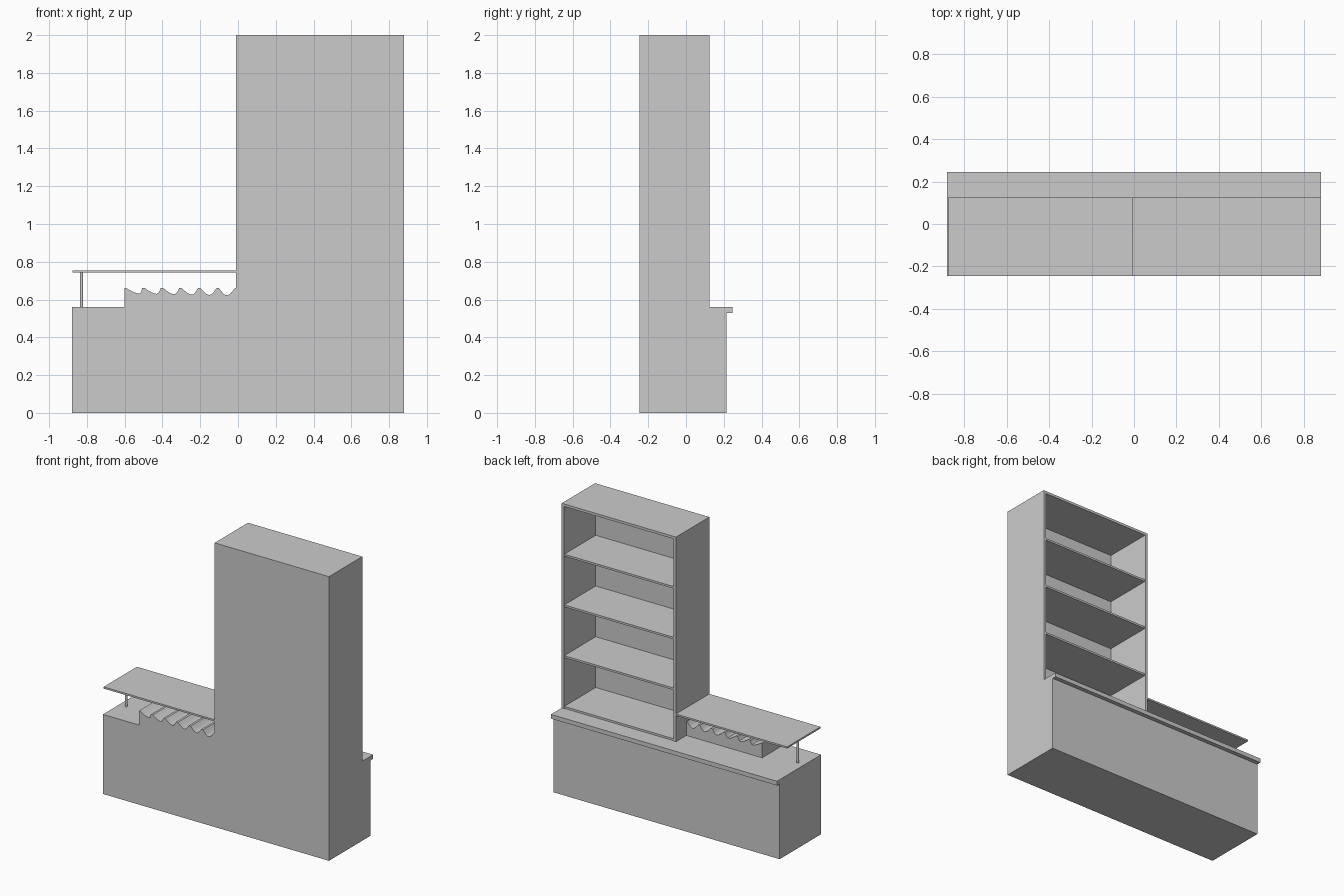
import bpy
import bmesh
import math

cube = bpy.data.objects.get("Cube")
if cube:
    bpy.data.objects.remove(cube, do_unlink=True)

grey = bpy.data.materials.new("plain_grey")
grey.use_nodes = True
GREY = (0.6, 0.6, 0.6, 1)
grey.diffuse_color = GREY
grey.node_tree.nodes["Principled BSDF"].inputs["Base Color"].default_value = GREY


def add_object(name, bm):
    bmesh.ops.recalc_face_normals(bm, faces=bm.faces)
    mesh = bpy.data.meshes.new(name)
    bm.to_mesh(mesh)
    bm.free()
    mesh.materials.append(grey)
    obj = bpy.data.objects.new(name, mesh)
    bpy.context.collection.objects.link(obj)
    return obj


def box(name, x, y, z):
    """Box from (low, high) pairs on each axis."""
    bm = bmesh.new()
    bmesh.ops.create_cube(bm, size=1)
    for v in bm.verts:
        v.co = [sum(r) / 2 + c * (r[1] - r[0]) for c, r in zip(v.co, (x, y, z))]
    return add_object(name, bm)


LEFT, RIGHT, SPLIT = 0.88, -0.88, -0.01
FRONT, SHELF_BACK = -0.245, 0.125
COUNTER, TOP = 0.56, 2.0
BOARD = 0.018

# Base cabinet and counter overhanging at the back
box("base_cabinet", (RIGHT, LEFT), (FRONT, 0.215), (0, 0.53))
box("counter_top", (RIGHT, LEFT), (FRONT, 0.245), (0.53, COUNTER))

# Tall shelf unit, open towards the back
depth = (FRONT, SHELF_BACK)
inner_x = (SPLIT + BOARD, LEFT - BOARD)
inner_y = (FRONT + BOARD, SHELF_BACK - 0.003)
box("shelf_unit_right_side", (SPLIT, SPLIT + BOARD), depth, (COUNTER, TOP))
box("shelf_unit_left_side", (LEFT - BOARD, LEFT), depth, (COUNTER, TOP))
box("shelf_unit_top", inner_x, depth, (TOP - BOARD, TOP))
box("shelf_unit_panel", inner_x, (FRONT, FRONT + BOARD), (COUNTER, TOP - BOARD))
for i in range(4):
    z = COUNTER + 0.014 + i * 0.357
    box(f"shelf_{i + 1}", inner_x, inner_y, (z - 0.014, z))

# Raised serving shelf on a single post
box("serving_shelf", (-0.875, SPLIT), depth, (0.743, 0.755))
bm = bmesh.new()
bmesh.ops.create_cone(bm, cap_ends=True, segments=16, radius1=0.008,
                      radius2=0.008, depth=0.185)
post = add_object("serving_shelf_post", bm)
post.location = (-0.828, -0.06, COUNTER + 0.0925)

# Rack block with scooped grooves that lean less towards the shelf unit
RACK_TOP, GROOVES, STEPS = 0.66, 6, 12
profile = [(SPLIT, COUNTER), (-0.6, COUNTER), (-0.6, RACK_TOP)]
for i in range(GROOVES):
    f = i / (GROOVES - 1)
    start, width = -0.59 + 0.098 * i, 0.083
    low, drop = 0.85 - 0.35 * f, 0.028 + 0.009 * f
    for s in range(STEPS + 1):
        t = s / STEPS
        k = t / low if t < low else (1 - t) / (1 - low)
        profile.append((start + width * t, RACK_TOP - drop * math.sin(k * math.pi / 2)))
profile.append((SPLIT, RACK_TOP))

bm = bmesh.new()
face = bm.faces.new([bm.verts.new((x, FRONT, z)) for x, z in profile])
ext = bmesh.ops.extrude_face_region(bm, geom=[face])
moved = [g for g in ext["geom"] if isinstance(g, bmesh.types.BMVert)]
bmesh.ops.translate(bm, verts=moved, vec=(0, 0.255, 0))
rack = add_object("grooved_rack", bm)

for obj in (rack, post):
    bpy.ops.object.select_all(action="DESELECT")
    obj.select_set(True)
    bpy.context.view_layer.objects.active = obj
    bpy.ops.object.shade_smooth_by_angle(angle=math.radians(30))
